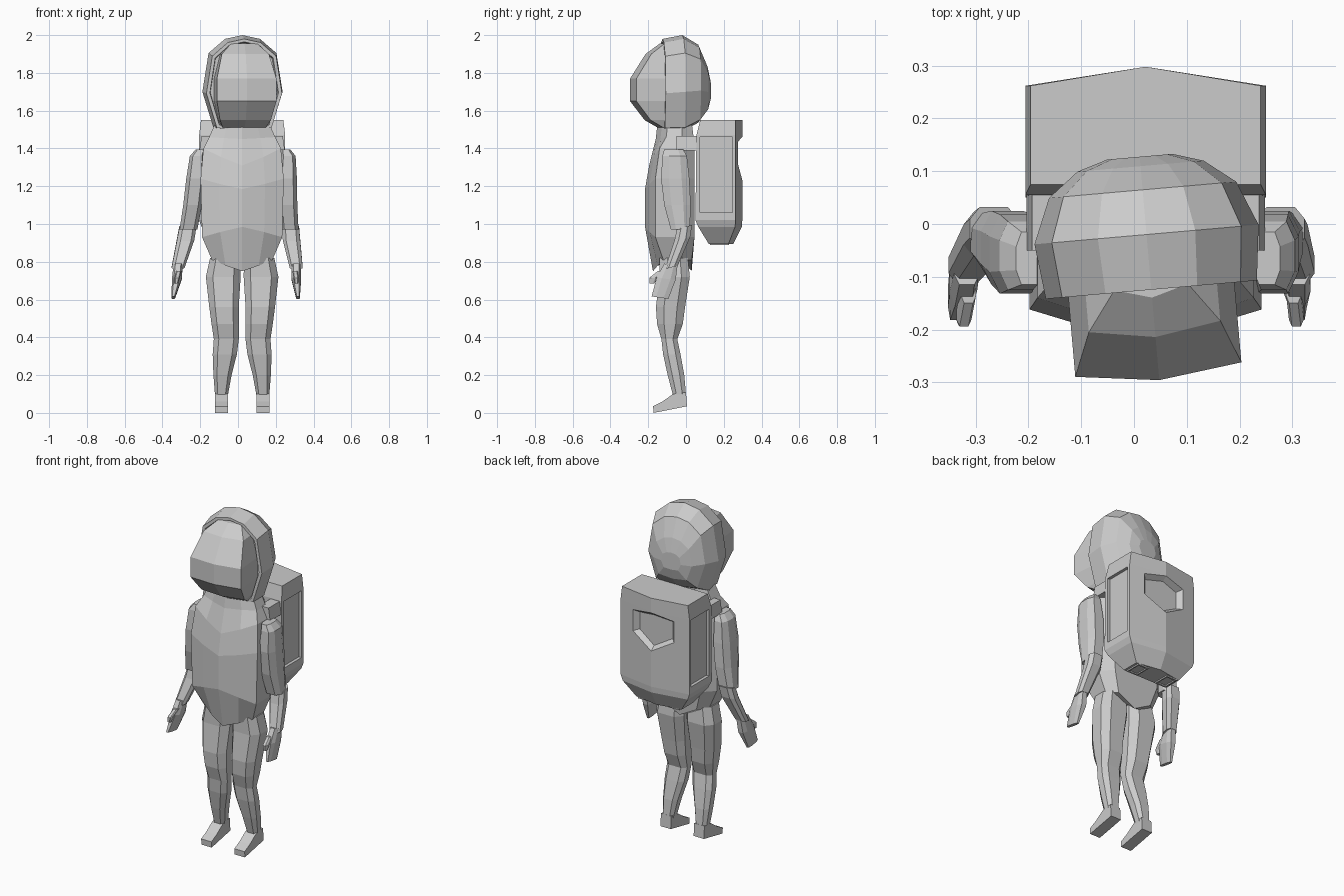
import bpy, bmesh, math
from mathutils import Vector, Matrix

if "Cube" in bpy.data.objects:
    bpy.data.objects.remove(bpy.data.objects["Cube"])

CX = 0.022  # body centre line

suit = bpy.data.materials.new("suit_grey")
suit.use_nodes = True
suit.diffuse_color = (0.6, 0.6, 0.6, 1)
bsdf = suit.node_tree.nodes["Principled BSDF"]
bsdf.inputs["Base Color"].default_value = (0.6, 0.6, 0.6, 1)
bsdf.inputs["Roughness"].default_value = 0.8


def loft(name, rings, turn=0.0):
    """Skin equal-length rings of points and cap both ends."""
    bm = bmesh.new()
    rows = [[bm.verts.new(p) for p in ring] for ring in rings]
    n = len(rows[0])
    for a, b in zip(rows, rows[1:]):
        for i in range(n):
            j = (i + 1) % n
            bm.faces.new((a[i], a[j], b[j], b[i]))
    bm.faces.new(rows[0])
    bm.faces.new(rows[-1])
    bmesh.ops.recalc_face_normals(bm, faces=bm.faces)
    mesh = bpy.data.meshes.new(name)
    bm.to_mesh(mesh)
    bm.free()
    mesh.materials.append(suit)
    ob = bpy.data.objects.new(name, mesh)
    bpy.context.collection.objects.link(ob)
    ob.matrix_world = Matrix.Translation((CX, 0, 0)) @ Matrix.Rotation(turn, 4, "Z")
    return ob


def mirrored(half):
    """Complete a half ring whose first and last points lie on x = 0."""
    return half + [(-x, y, z) for x, y, z in reversed(half[1:-1])]


def limb_ring(x, y, z, hx, hy, tilt=0.0):
    """Chamfered box section; tilt drops the front edge."""
    shape = [(1, .45), (.6, 1), (-.6, 1), (-1, .45),
             (-1, -.45), (-.6, -1), (.6, -1), (1, -.45)]
    return [(x + u * hx, y + v * hy, z + v * hy * tilt) for u, v in shape]


def box_ring(x, y, z, hx, hy):
    return [(x + u * hx, y + v * hy, z) for u, v in ((1, 1), (-1, 1), (-1, -1), (1, -1))]


def carve(target, cutter):
    """Cut a recess and discard the cutter."""
    mod = target.modifiers.new("recess", "BOOLEAN")
    mod.operation = "DIFFERENCE"
    mod.solver = "EXACT"
    mod.object = cutter
    bpy.context.view_layer.update()
    result = target.evaluated_get(bpy.context.evaluated_depsgraph_get())
    mesh = bpy.data.meshes.new_from_object(result)
    target.modifiers.clear()
    target.data = mesh
    bpy.data.objects.remove(cutter)


# Torso: half width, front y, back y, centre z, side z
torso = []
for hw, yf, yb, zc, zs in [(.14, -.15, .03, 1.54, 1.54), (.175, -.16, .04, 1.45, 1.46),
                           (.205, -.195, .045, 1.31, 1.40), (.22, -.217, .045, 1.185, 1.24),
                           (.212, -.217, .045, .985, .93), (.16, -.175, .03, .75, .81)]:
    torso.append(mirrored([(0, yf, zc), (hw * .55, yf + .025, (zc + zs) / 2),
                           (hw, yf + .055, zs), (hw, -.02, zs),
                           (hw * .7, yb, zs), (0, yb, zc)]))
loft("torso", torso)

# Helmet: the front outline is scaled from rim to back
HEAD_TURN = math.radians(5)
outline = [(0, 2.0), (.09, 1.98), (.175, 1.905), (.207, 1.70), (.15, 1.51), (0, 1.49)]
helmet = []
for y, sx, sz, mid in [(-.10, .86, .88, 1.735), (-.125, .88, .9, 1.735), (-.125, .97, .96, 1.735),
                       (-.02, 1.03, 1, 1.745), (.065, .86, .81, 1.743),
                       (.11, .58, .48, 1.72), (.128, .3, .2, 1.71)]:
    helmet.append(mirrored([(x * sx, y, mid + (z - 1.745) * sz) for x, z in outline]))
loft("helmet", helmet, HEAD_TURN)

# Visor: height, half width, front y
visor = []
for z, hw, yf in [(1.955, .07, -.14), (1.90, .125, -.215), (1.77, .158, -.297),
                  (1.65, .158, -.297), (1.55, .135, -.22), (1.51, .115, -.15)]:
    visor.append(mirrored([(0, yf, z), (hw, yf + .02, z), (hw, -.09, z), (0, -.09, z)]))
loft("visor", visor, HEAD_TURN)

# Backpack shell with a ridge down its back
pack_rings = []
for z, hw, y0, yb, yr in [(1.55, .218, .075, .262, .298), (1.47, .228, .055, .262, .298),
                          (1.02, .228, .05, .262, .298), (.985, .215, .065, .26, .296),
                          (.895, .15, .12, .225, .25)]:
    pack_rings.append(mirrored([(0, y0, z), (hw, y0, z), (hw, yb, z), (0, yr, z)]))
pack = loft("backpack", pack_rings)

# Back recess
hexa = [(0, 1.465), (.14, 1.44), (.14, 1.31), (0, 1.23)]
recess = []
for scale, floor, slope in [(.78, .27, .15), (1.0, .302, .15), (1.0, .4, 0)]:
    recess.append(mirrored([(x * scale, floor - abs(x) * slope, 1.35 + (z - 1.35) * scale)
                            for x, z in hexa]))
carve(pack, loft("back_cutter", recess))

for side, word in ((-1, "right"), (1, "left")):
    # Side pocket and bottom nozzle recesses of the backpack
    carve(pack, loft("side_cutter", [box_ring(side * .26, .16, z, .05, .085)
                                     for z in (1.06, 1.46)]))
    loft(word + "_nozzle", [box_ring(side * .10, .178, .91, .04, .052),
                            box_ring(side * .10, .178, .888, .036, .05),
                            box_ring(side * .10, .178, .888, .028, .04),
                            box_ring(side * .10, .178, .905, .028, .04)])

    # Shoulder strap joining torso and backpack
    loft(word + "_strap", [box_ring(side * .19, .01, 1.39, .036, .06),
                           box_ring(side * .185, .01, 1.465, .03, .06)])

    # Arms hang slightly off centre towards the hands
    def arm(rings, tilt=0.0):
        return [limb_ring(side * x + (z - 1.1) * .05 - .01, y, z, hx, hy, tilt)
                for x, y, z, hx, hy in rings]

    loft(word + "_upper_arm", arm([(.225, -.065, 1.395, .025, .05), (.24, -.06, 1.36, .04, .065),
                                   (.243, -.057, 1.24, .05, .075), (.252, -.045, 1.1, .05, .07),
                                   (.268, -.03, .97, .047, .05)]))
    loft(word + "_forearm", arm([(.272, -.008, .985, .045, .04), (.28, -.02, .92, .046, .042),
                                 (.313, -.078, .77, .034, .034)], .25))
    loft(word + "_hand", arm([(.313, -.08, .785, .024, .035), (.316, -.105, .71, .026, .05),
                              (.33, -.138, .61, .01, .044)], -.15))
    loft(word + "_thumb", arm([(.308, -.125, .75, .014, .025), (.315, -.172, .715, .014, .022),
                               (.318, -.18, .685, .009, .012)]))

    # Leg
    loft(word + "_leg", [limb_ring(side * x, y, z, hx, hy) for x, y, z, hx, hy in [
        (.09, -.065, .82, .08, .075), (.1, -.06, .72, .092, .08), (.096, -.082, .56, .078, .077),
        (.09, -.085, .47, .072, .068), (.084, -.088, .39, .066, .042), (.092, -.075, .31, .064, .046),
        (.104, -.053, .2, .048, .044), (.11, -.033, .085, .033, .034)]])

    # Foot: a side profile given thickness
    profile = [(0, .11), (.005, .035), (-.172, 0), (-.174, .035), (-.125, .06), (-.068, .1)]
    loft(word + "_foot", [[(side * .11 + dx, y, z) for y, z in profile] for dx in (-.034, .034)])
